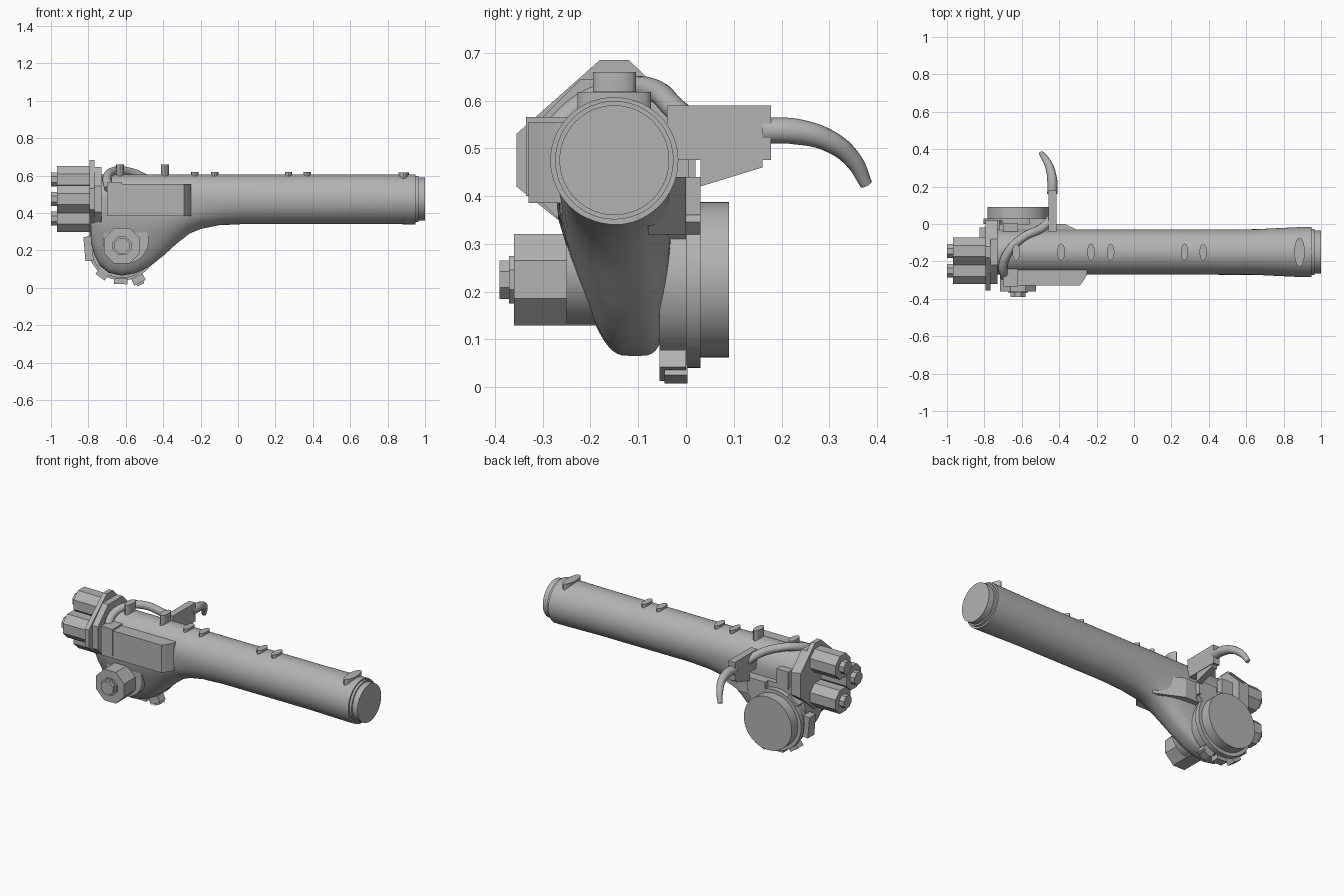
import bpy, bmesh, math
from mathutils import Vector, Matrix

if "Cube" in bpy.data.objects:
    bpy.data.objects.remove(bpy.data.objects["Cube"], do_unlink=True)

grey = bpy.data.materials.new("plain grey")
grey.use_nodes = True
colour = (0.45, 0.45, 0.45, 1)
grey.diffuse_color = colour
grey.node_tree.nodes["Principled BSDF"].inputs["Base Color"].default_value = colour

AXIS_Y, AXIS_Z = -0.15, 0.475      # centre line of the tube
JX, JZ = -0.62, 0.225              # centre of the lower joint


def finish(ob, smooth=True):
    if not ob.data.materials:
        ob.data.materials.append(grey)
    bpy.ops.object.select_all(action="DESELECT")
    ob.select_set(True)
    bpy.context.view_layer.objects.active = ob
    if smooth:
        bpy.ops.object.shade_smooth_by_angle(angle=math.radians(35))
    return ob


def from_rings(name, rings, smooth=True):
    """Skin a list of equal-length point rings and cap both ends."""
    bm = bmesh.new()
    rows = [[bm.verts.new(p) for p in ring] for ring in rings]
    n = len(rows[0])
    for a, b in zip(rows, rows[1:]):
        for i in range(n):
            bm.faces.new((a[i], a[(i + 1) % n], b[(i + 1) % n], b[i]))
    bm.faces.new(rows[0])
    bm.faces.new(rows[-1])
    bmesh.ops.recalc_face_normals(bm, faces=bm.faces)
    me = bpy.data.meshes.new(name)
    bm.to_mesh(me)
    bm.free()
    ob = bpy.data.objects.new(name, me)
    bpy.context.collection.objects.link(ob)
    return finish(ob, smooth)


def prism(name, axis, outline, lo, hi, smooth=False):
    """Extrude a 2D outline along x, y or z."""
    place = {"x": lambda u, v, t: (t, u, v),
             "y": lambda u, v, t: (u, t, v),
             "z": lambda u, v, t: (u, v, t)}[axis]
    return from_rings(name, [[place(u, v, t) for u, v in outline] for t in (lo, hi)], smooth)


def disc(cu, cv, ru, rv=None, n=48, turn=0.0):
    rv = rv or ru
    return [(cu + ru * math.cos(turn + 2 * math.pi * i / n),
             cv + rv * math.sin(turn + 2 * math.pi * i / n)) for i in range(n)]


def octagon(cu, cv, half):
    r = half / math.cos(math.pi / 8)
    return disc(cu, cv, r, n=8, turn=math.pi / 8)


def rect(u0, u1, v0, v1):
    return [(u0, v0), (u1, v0), (u1, v1), (u0, v1)]


def pipe(name, points, width):
    """Round hose through points (x, y, z, relative thickness)."""
    cu = bpy.data.curves.new(name, "CURVE")
    cu.dimensions = "3D"
    cu.bevel_depth = width
    cu.bevel_resolution = 4
    cu.use_fill_caps = True
    sp = cu.splines.new("BEZIER")
    sp.bezier_points.add(len(points) - 1)
    for bp, (x, y, z, r) in zip(sp.bezier_points, points):
        bp.co = (x, y, z)
        bp.radius = r
        bp.handle_left_type = bp.handle_right_type = "AUTO"
    ob = bpy.data.objects.new(name, cu)
    bpy.context.collection.objects.link(ob)
    bpy.ops.object.select_all(action="DESELECT")
    ob.select_set(True)
    bpy.context.view_layer.objects.active = ob
    bpy.ops.object.convert(target="MESH")
    return finish(bpy.context.object)


# Arm shell: tube that deepens into the joint housing (x, underside z, squareness, half width)
stations = [(0.95, .34, 2, .134), (0.9, .34, 2, .134), (0.65, .342, 2, .122), (0.05, .342, 2, .12),
            (-.1, .335, 2.1, .12), (-.2, .315, 2.2, .12), (-.26, .29, 2.4, .12),
            (-.33, .235, 2.7, .12), (-.39, .18, 3, .12), (-.47, .115, 3.5, .12),
            (-.55, .078, 4, .12), (-.62, .065, 4, .12), (-.69, .08, 4, .12),
            (-.74, .12, 4, .12), (-.77, .18, 4, .12), (-.785, .235, 4, .12)]


def shell_ring(x, low, square, half, n=56):
    ring = []
    for i in range(n):
        a = 2 * math.pi * i / n
        c, s = math.cos(a), math.sin(a)
        if s >= 0:
            y, z = half * c, AXIS_Z + 0.132 * s
        else:
            e = 2 / square
            y = half * math.copysign(abs(c) ** e, c)
            z = AXIS_Z - (AXIS_Z - low) * abs(s) ** e
        if z < 0.36:               # front side leans back towards the bottom
            t = (0.36 - z) * 0.29
            y = half - (half - y) * (1 - t / (2 * half))
        ring.append((x, AXIS_Y + y, z))
    return ring


from_rings("arm_shell", [shell_ring(*s) for s in stations])

# Tube end
prism("end_collar", "x", disc(AXIS_Y, AXIS_Z, .124), .94, .965, True)
prism("end_cap", "x", disc(AXIS_Y, AXIS_Z, .115), .96, 1.0, True)

# Studs along the top
for i, x in enumerate((-.23, -.125, .27, .37)):
    prism(f"small_stud_{i + 1}", "z", disc(x, AXIS_Y, .02, .045, 20), .58, .62, True)
for i, x in enumerate((-.63, -.39)):
    prism(f"tall_stud_{i + 1}", "z", disc(x, AXIS_Y, .021, .045, 20), .58, .66, True)
prism("end_stud", "z", disc(.885, AXIS_Y, .028, .077, 24), .56, .618, True)

# Side housing on the front
prism("side_box", "z", [(-.70, -.33), (-.29, -.33), (-.275, -.31), (-.25, -.27), (-.25, -.2), (-.70, -.2)],
      .385, .555)
prism("side_box_cap", "z", rect(-.70, -.62, -.335, -.24), .40, .565)

# End flange with three motors
prism("motor_flange", "x", [(-.18, .685), (-.12, .685), (.02, .55), (.02, .40), (-.12, .28),
                            (-.18, .28), (-.355, .42), (-.355, .53)], -.795, -.768)
prism("flange_backing", "x", octagon(AXIS_Y, AXIS_Z, .17), -.77, -.73)
for i, (y, z) in enumerate(((-.145, .58), (-.25, .475), (-.145, .37))):
    prism(f"motor_{i + 1}", "x", octagon(y, z, .072), -.968, -.785)
    prism(f"motor_{i + 1}_shaft", "x", octagon(y, z, .037), -1.0, -.96)

# Lower joint and its motor
prism("joint_boss", "y", disc(-.60, .252, .122), -.25, -.1, True)
prism("joint_motor", "y", octagon(JX, JZ, .096), -.36, -.15)
prism("joint_motor_plate", "y", octagon(JX, JZ, .05), -.37, -.355)
prism("joint_motor_shaft", "y", octagon(JX, JZ, .04), -.39, -.365)
prism("joint_ring", "y", disc(JX, JZ, .172), -.055, .005, True)
prism("joint_flange", "y", disc(JX, JZ, .185), 0, .03, True)
prism("joint_disc", "y", disc(JX, JZ, .163), .03, .09, True)


# Clamp lugs round the joint ring
def lug(name, degrees, radius, length, depth, y0, y1):
    a = math.radians(degrees)
    out = Vector((math.cos(a), math.sin(a)))
    side = Vector((-out.y, out.x))
    centre = Vector((JX, JZ)) + out * radius
    corners = [centre + out * depth * u + side * length * v
               for u, v in ((-1, -1), (1, -1), (1, 1), (-1, 1))]
    prism(name, "y", [tuple(c) for c in corners], y0, y1)


lug("lug_bottom_right", -64, .2, .034, .02, -.055, 0)
lug("lug_bolt", -64, .22, .02, .012, -.045, .003)
lug("lug_bottom", -92, .19, .035, .015, -.05, 0)
lug("lug_bottom_left", -125, .185, .03, .02, -.055, 0)
lug("lug_left", 185, .18, .065, .022, -.083, -.02)
lug("lug_upper_left", 130, .18, .04, .02, -.05, .02)
lug("lug_upper_right", 45, .19, .045, .025, -.05, .03)

# Rear bracket and web joining the joint to the tube
prism("rear_web", "z", [(-.72, -.08), (-.20, -.08), (-.37, .0), (-.72, .0)], .32, .44)
prism("rear_bracket", "y", rect(-.56, -.44, .36, .44), -.03, .03)
prism("rear_post", "y", rect(-.70, -.62, .42, .53), -.06, .005)

# Hose over the top, with its holder and curved horn
pipe("hose", [(-.69, -.285, .53, 1), (-.70, -.22, .59, 1), (-.665, -.14, .622, 1),
              (-.59, -.07, .622, 1), (-.49, -.02, .58, 1), (-.44, .03, .54, 1)], .024)
prism("holder_plate", "x", rect(-.04, .178, .475, .59), -.457, -.415)
prism("holder_wedge", "x", [(.03, .42), (.16, .46), (.16, .48), (.03, .48)], -.455, -.418)
horn = pipe("horn", [(-.437, .16, .537, 1), (-.437, .23, .535, 1), (-.45, .30, .515, .85),
                     (-.475, .35, .475, .7), (-.495, .377, .425, .5)], .027)
